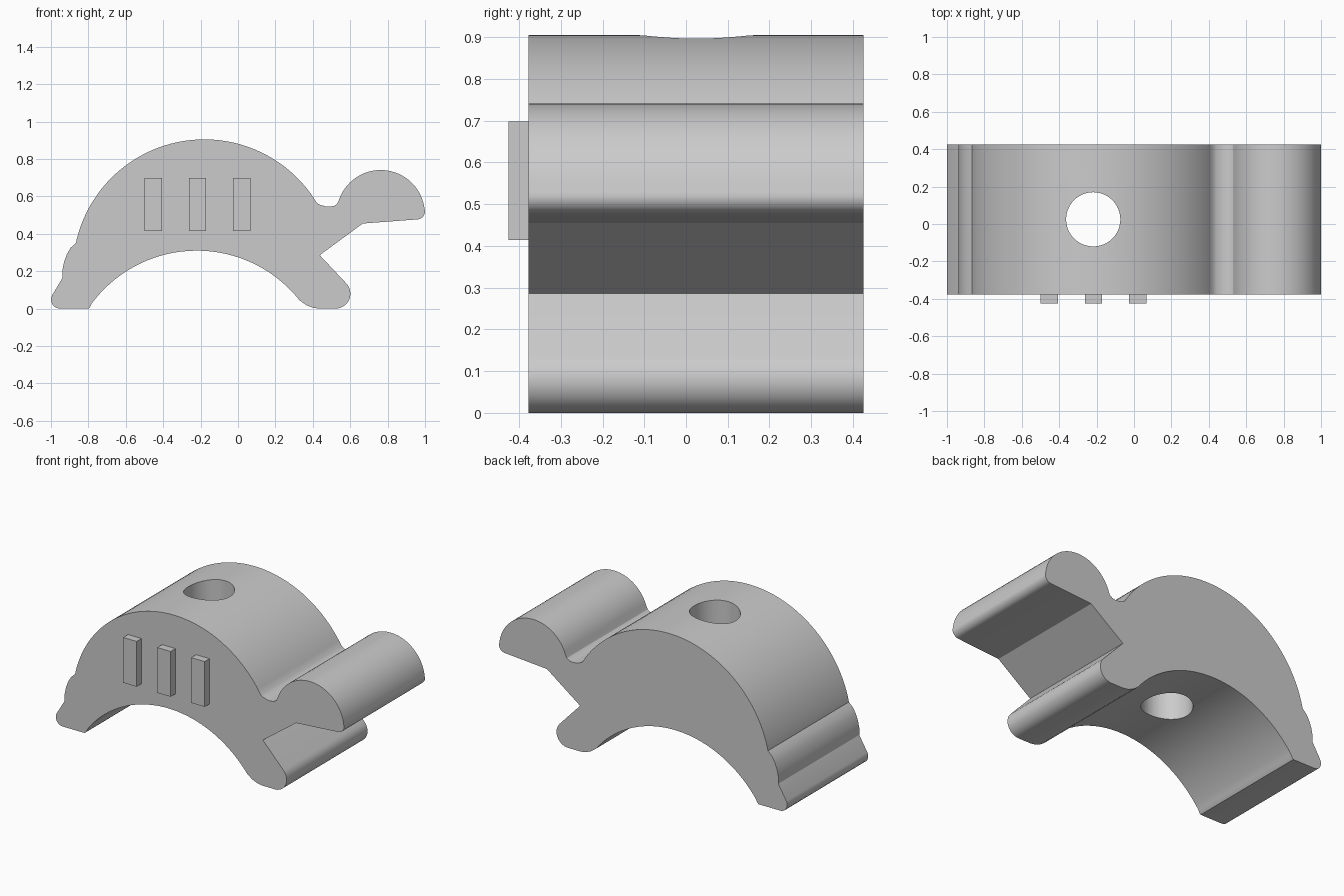
import bpy, bmesh
from math import sin, cos, radians

if "Cube" in bpy.data.objects:
    bpy.data.objects.remove(bpy.data.objects["Cube"])

FRONT, BACK = -0.377, 0.425


def arc(cx, cz, r, a0, a1, n):
    """Points along a circular arc, angles in degrees."""
    angles = [radians(a0 + (a1 - a0) * i / n) for i in range(n + 1)]
    return [(cx + r * cos(a), cz + r * sin(a)) for a in angles]


def to_object(bm, name):
    bmesh.ops.recalc_face_normals(bm, faces=bm.faces)
    if bm.calc_volume(signed=True) < 0:
        bmesh.ops.reverse_faces(bm, faces=bm.faces)
    mesh = bpy.data.meshes.new(name)
    bm.to_mesh(mesh)
    bm.free()
    obj = bpy.data.objects.new(name, mesh)
    bpy.context.collection.objects.link(obj)
    return obj


def extrude_profile(name, pts, y0, y1):
    """Closed prism from an x-z outline."""
    bm = bmesh.new()
    a = [bm.verts.new((x, y0, z)) for x, z in pts]
    b = [bm.verts.new((x, y1, z)) for x, z in pts]
    bm.faces.new(a)
    bm.faces.new(b[::-1])
    for i in range(len(pts)):
        bm.faces.new((a[i], a[i - 1], b[i - 1], b[i]))
    return to_object(bm, name)


# Body side profile, clockwise from the left foot
profile = [(-0.80, 0.0)]
profile += arc(-0.952, 0.048, 0.048, 270, 150, 6)             # left toe
profile += [(-0.938, 0.165), (-0.938, 0.21), (-0.93, 0.25),   # left bump
            (-0.915, 0.29), (-0.895, 0.325), (-0.866, 0.352)]
profile += arc(-0.18, 0.202, 0.703, 166.5, 31, 44)            # outer arch
profile += [(0.44, 0.555), (0.467, 0.547), (0.492, 0.545),    # neck dip
            (0.515, 0.55), (0.53, 0.56)]
profile += arc(0.763, 0.505, 0.236, 162, 6, 28)               # head
profile += arc(0.957, 0.52, 0.043, 0, -84, 6)                 # chin
profile += [(0.667, 0.455), (0.437, 0.286)]                   # notch
profile += arc(0.521, 0.08, 0.08, 45, -90, 12)                # right toe
profile += [(0.435, 0.0), (0.40, 0.005), (0.365, 0.019), (0.34, 0.036)]
profile += arc(-0.22, -0.39, 0.70, 38.5, 143.5, 36)           # inner arch
profile += [(-0.79, 0.01)]
body = extrude_profile("arched_body", profile, FRONT, BACK)

# Vertical hole through the arch
bm = bmesh.new()
bmesh.ops.create_cone(bm, cap_ends=True, segments=48,
                      radius1=0.145, radius2=0.145, depth=2)
bmesh.ops.translate(bm, verts=bm.verts, vec=(-0.218, 0.025, 0.6))
cutter = to_object(bm, "hole_cutter")
cutter.hide_render = True
mod = body.modifiers.new("hole", 'BOOLEAN')
mod.operation = 'DIFFERENCE'
mod.solver = 'EXACT'
mod.object = cutter
bpy.context.view_layer.objects.active = body
body.select_set(True)
bpy.ops.object.modifier_apply(modifier=mod.name)
bpy.data.objects.remove(cutter)
bpy.ops.object.shade_smooth_by_angle(angle=radians(30))

# Three raised bars on the front face
for i in range(3):
    x0 = -0.499 + 0.236 * i
    x1 = x0 + 0.093
    extrude_profile(f"front_bar_{i + 1}",
                    [(x0, 0.414), (x1, 0.414), (x1, 0.698), (x0, 0.698)],
                    -0.425, FRONT)
